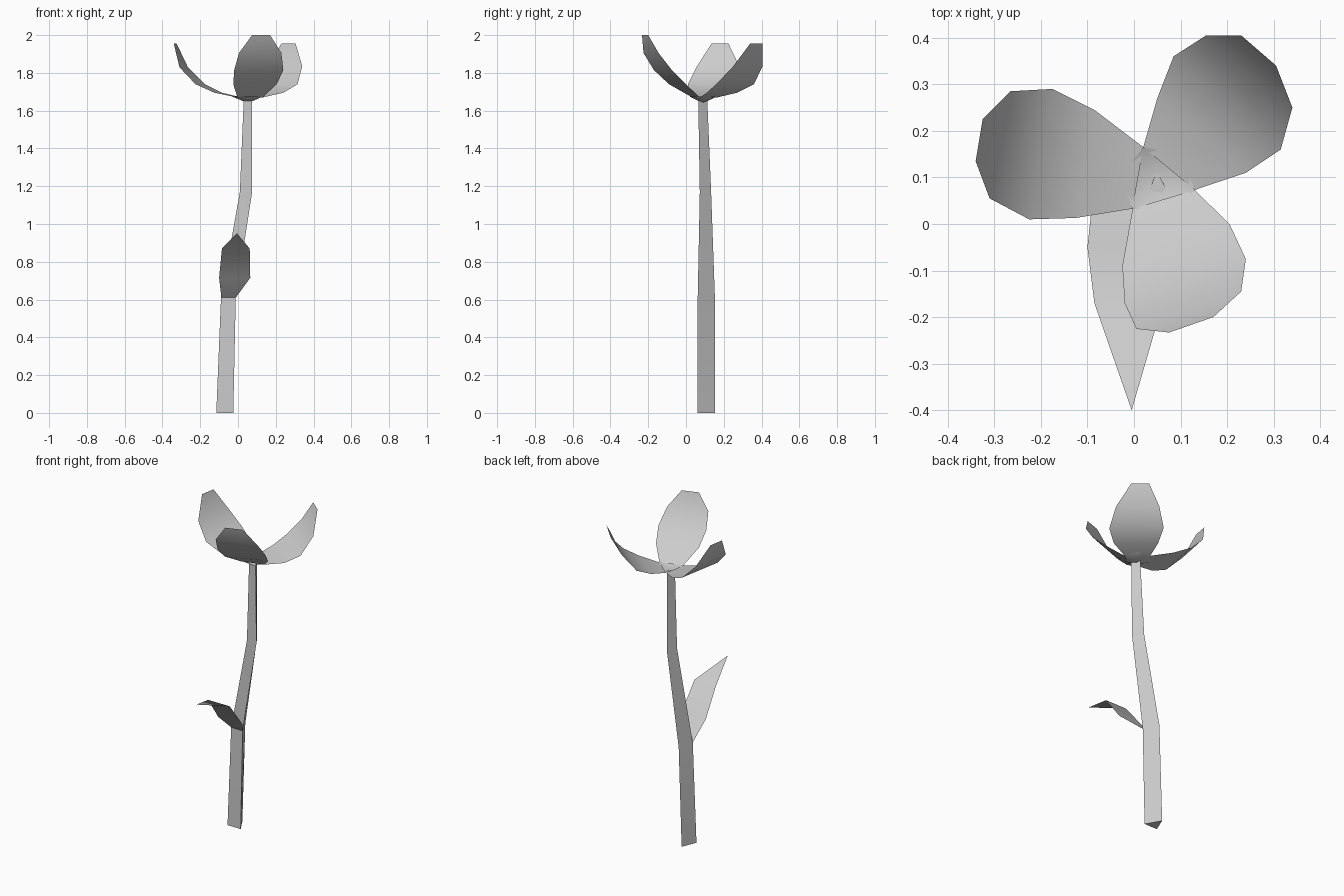
import bpy, bmesh

if "Cube" in bpy.data.objects:
    bpy.data.objects.remove(bpy.data.objects["Cube"])


def make(name, verts, faces, angle=1.0):
    me = bpy.data.meshes.new(name)
    me.from_pydata(verts, [], faces)
    bm = bmesh.new()
    bm.from_mesh(me)
    bmesh.ops.recalc_face_normals(bm, faces=bm.faces)
    bm.to_mesh(me)
    bm.free()
    ob = bpy.data.objects.new(name, me)
    bpy.context.collection.objects.link(ob)
    bpy.ops.object.select_all(action='DESELECT')
    ob.select_set(True)
    bpy.context.view_layer.objects.active = ob
    bpy.ops.object.shade_smooth_by_angle(angle=angle)
    return ob


def blade(name, left, right, heights):
    """Thin sheet bridging two edges, row by row."""
    verts = []
    for (a, b, z) in zip(left, right, heights):
        verts += [(a[0], a[1], z), (b[0], b[1], z)]
    faces = [(i, i + 1, i + 3, i + 2) for i in range(0, len(verts) - 2, 2)]
    return make(name, verts, faces)


# Stem: three-sided, bent tube (x left, x right, y front, y back, z)
rings = [(-.115, -.025, .062, .153, 0), (-.09, -.012, .062, .153, .61),
         (.01, .075, .073, .133, 1.17), (.03, .075, .065, .113, 1.65)]
verts = []
for x0, x1, y0, y1, z in rings:
    verts += [(x0, y0, z), (x1, y0, z), (x0 * .58 + x1 * .42, y1, z)]
faces = [(2, 1, 0), (9, 10, 11)]
for r in range(len(rings) - 1):
    for k in range(3):
        a, b = r * 3 + k, r * 3 + (k + 1) % 3
        faces.append((a, b, b + 3, a + 3))
make("stem", verts, faces)

# Petals: three cupped sheets meeting at shared corners
c_back, c_left, c_right = (.02, .165), (-.003, .033), (.13, .073)
blade("petal_left",
      [c_back, (-.085, .245), (-.175, .29), (-.265, .285), (-.325, .225)],
      [c_left, (-.125, .013), (-.225, .01), (-.31, .055), (-.34, .135)],
      [1.67, 1.695, 1.74, 1.83, 1.955])
blade("petal_back",
      [c_right, (.24, .11), (.315, .16), (.34, .25), (.305, .34)],
      [c_back, (.05, .27), (.085, .36), (.155, .405), (.23, .405)],
      [1.67, 1.695, 1.74, 1.835, 1.955])
blade("petal_front",
      [c_left, (-.025, -.09), (-.02, -.17), (.005, -.225), (.075, -.233)],
      [c_right, (.205, 0), (.24, -.075), (.23, -.145), (.17, -.2)],
      [1.67, 1.74, 1.815, 1.905, 2.0])

# Flower base: shallow cup joining the petals to the stem
rim = [c_back, (-.03, .1), c_left, (.08, .02), c_right, (.1, .15)]
verts = [(x, y, 1.674) for x, y in rim] + [(.053, .087, 1.64)]
make("flower_base", verts, [(i, (i + 1) % 6, 6) for i in range(6)])

# Leaf: arched sheet ending in a point
verts = [(-.088, .062, .61), (-.012, .062, .61), (-.1, -.05, .715),
         (.065, -.05, .715), (-.085, -.17, .87), (.062, -.17, .87),
         (-.005, -.4, .95)]
make("leaf", verts, [(0, 1, 3, 2), (2, 3, 5, 4), (4, 5, 6)])
